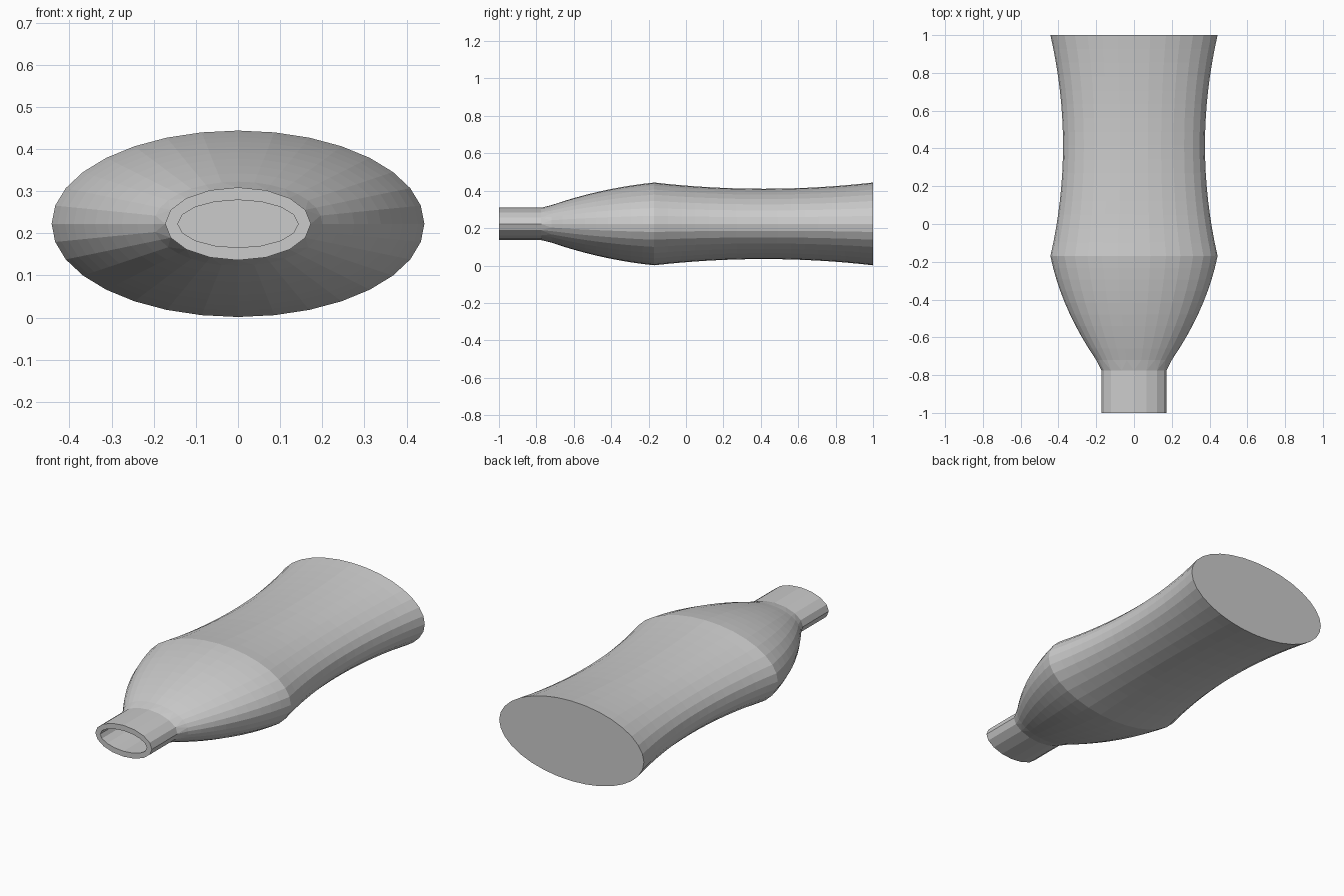
import bpy, bmesh, math

if "Cube" in bpy.data.objects:
    bpy.data.objects.remove(bpy.data.objects["Cube"])

CZ = 0.2225      # height of the bottle axis
WALL = 0.03      # shell thickness
NECK_SIDES, BODY_SIDES = 16, 32


def bezier(p0, p1, p2, steps):
    """Points of a quadratic curve, without the first one."""
    pts = []
    for i in range(1, steps + 1):
        t = i / steps
        pts.append(tuple((1 - t) ** 2 * a + 2 * t * (1 - t) * b + t * t * c
                         for a, b, c in zip(p0, p1, p2)))
    return pts


# Outer profile: (position along y, half width), neck to base
neck = [(-1.0, 0.173), (-0.775, 0.173)]
shoulder = bezier((-0.72, 0.20), (-0.45, 0.385), (-0.17, 0.4425), 9)
grip = bezier((-0.17, 0.4425), (0.415, 0.309), (1.0, 0.4425), 16)
body = [(-0.72, 0.20)] + shoulder + grip

bm = bmesh.new()


def ring(y, half_width, sides, inset=0.0):
    """Elliptical cross-section, half as tall as it is wide."""
    rx, rz = half_width - inset, half_width / 2 - inset
    return [bm.verts.new((rx * math.cos(2 * math.pi * i / sides), y,
                          CZ + rz * math.sin(2 * math.pi * i / sides)))
            for i in range(sides)]


def join(a, b):
    """Skin two rings, which may have different side counts."""
    n, m = len(a), len(b)
    if n == m:
        for i in range(n):
            j = (i + 1) % n
            bm.faces.new((a[i], a[j], b[j], b[i]))
        return
    i = j = 0
    while i < n or j < m:
        if j >= m or (i < n and (i + 0.5) / n < (j + 0.5) / m):
            bm.faces.new((a[i], a[(i + 1) % n], b[j % m]))
            i += 1
        else:
            bm.faces.new((a[i % n], b[(j + 1) % m], b[j]))
            j += 1


def skin(inset):
    """One wall surface of the bottle, closed at the base."""
    rings = [ring(y, w, NECK_SIDES, inset) for y, w in neck]
    rings += [ring(min(y, 1 - inset), w, BODY_SIDES, inset) for y, w in body]
    for a, b in zip(rings, rings[1:]):
        join(a, b)
    bm.faces.new(rings[-1])
    return rings[0]


# Outer wall, inner wall and the mouth rim between them
join(skin(0.0), skin(WALL))
bmesh.ops.recalc_face_normals(bm, faces=bm.faces)

mesh = bpy.data.meshes.new("bottle")
bm.to_mesh(mesh)
bm.free()
bottle = bpy.data.objects.new("bottle", mesh)
bpy.context.collection.objects.link(bottle)
